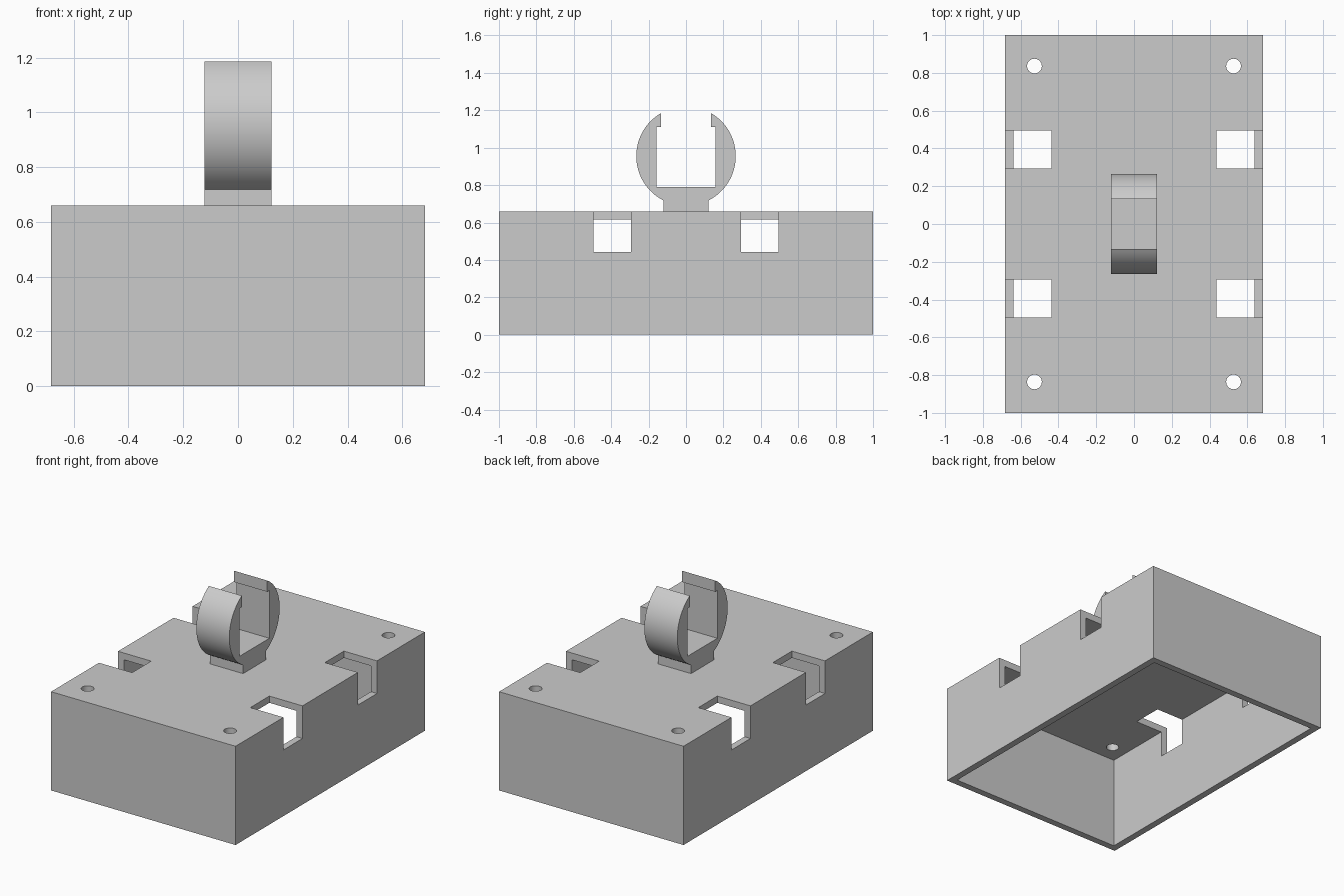
import bpy, bmesh, math

if "Cube" in bpy.data.objects:
    bpy.data.objects.remove(bpy.data.objects["Cube"])

grey = bpy.data.materials.new("plain grey")
grey.diffuse_color = (0.6, 0.6, 0.6, 1)
grey.use_nodes = True
grey.node_tree.nodes["Principled BSDF"].inputs["Base Color"].default_value = grey.diffuse_color


def block(name, lo, hi):
    """Axis-aligned box between two corners."""
    bpy.ops.mesh.primitive_cube_add(size=1, location=[(a + b) / 2 for a, b in zip(lo, hi)])
    ob = bpy.context.object
    ob.name = name
    ob.scale = [b - a for a, b in zip(lo, hi)]
    bpy.ops.object.transform_apply(location=True, rotation=False, scale=True)
    return ob


def cut(target, cutter):
    """Subtract the cutter from the target and remove it."""
    cutter.hide_render = True
    mod = target.modifiers.new("cut", 'BOOLEAN')
    mod.operation = 'DIFFERENCE'
    mod.solver = 'EXACT'
    mod.object = cutter
    bpy.context.view_layer.objects.active = target
    bpy.ops.object.modifier_apply(modifier=mod.name)
    bpy.data.objects.remove(cutter, do_unlink=True)


def finish(ob):
    ob.data.materials.clear()
    ob.data.materials.append(grey)
    bpy.ops.object.select_all(action='DESELECT')
    ob.select_set(True)
    bpy.context.view_layer.objects.active = ob
    bpy.ops.object.shade_smooth_by_angle(angle=math.radians(30))


# Open-bottomed box with thin walls
W, L, H, T = 0.682, 1.0, 0.66, 0.045
box = block("enclosure", (-W, -L, 0), (W, L, H))
cut(box, block("cavity", (-W + T, -L + T, -0.1), (W - T, L - T, H - T)))

# Four edge notches and four screw holes
for sx in (-1, 1):
    for sy in (-1, 1):
        xs = sorted((sx * 0.437, sx * 0.8))
        ys = sorted((sy * 0.293, sy * 0.494))
        cut(box, block("notch", (xs[0], ys[0], 0.442), (xs[1], ys[1], 0.8)))
        bpy.ops.mesh.primitive_cylinder_add(vertices=32, radius=0.039, depth=0.3,
                                            location=(sx * 0.527, sy * 0.836, H))
        cut(box, bpy.context.object)
finish(box)

# Round clip with a square pocket, lipped opening and short foot
R, CZ, HALF = 0.266, 0.955, 0.122
LIP, POCKET, FOOT = 0.133, 0.157, 0.121
start = math.asin(FOOT / R)            # angles measured from straight down
end = math.pi - math.asin(LIP / R)
N = 32
right = [(FOOT, H - 0.01)]
for i in range(N + 1):
    a = start + (end - start) * i / N
    right.append((R * math.sin(a), CZ - R * math.cos(a)))
right += [(LIP, 1.11), (POCKET, 1.11), (POCKET, 0.79)]
profile = right + [(-y, z) for y, z in reversed(right)]

bm = bmesh.new()
face = bm.faces.new([bm.verts.new((-HALF, y, z)) for y, z in profile])
ext = bmesh.ops.extrude_face_region(bm, geom=[face])
bmesh.ops.translate(bm, vec=(2 * HALF, 0, 0),
                    verts=[v for v in ext["geom"] if isinstance(v, bmesh.types.BMVert)])
bmesh.ops.recalc_face_normals(bm, faces=bm.faces)
mesh = bpy.data.meshes.new("clip")
bm.to_mesh(mesh)
bm.free()
clip = bpy.data.objects.new("clip", mesh)
bpy.context.collection.objects.link(clip)
finish(clip)
